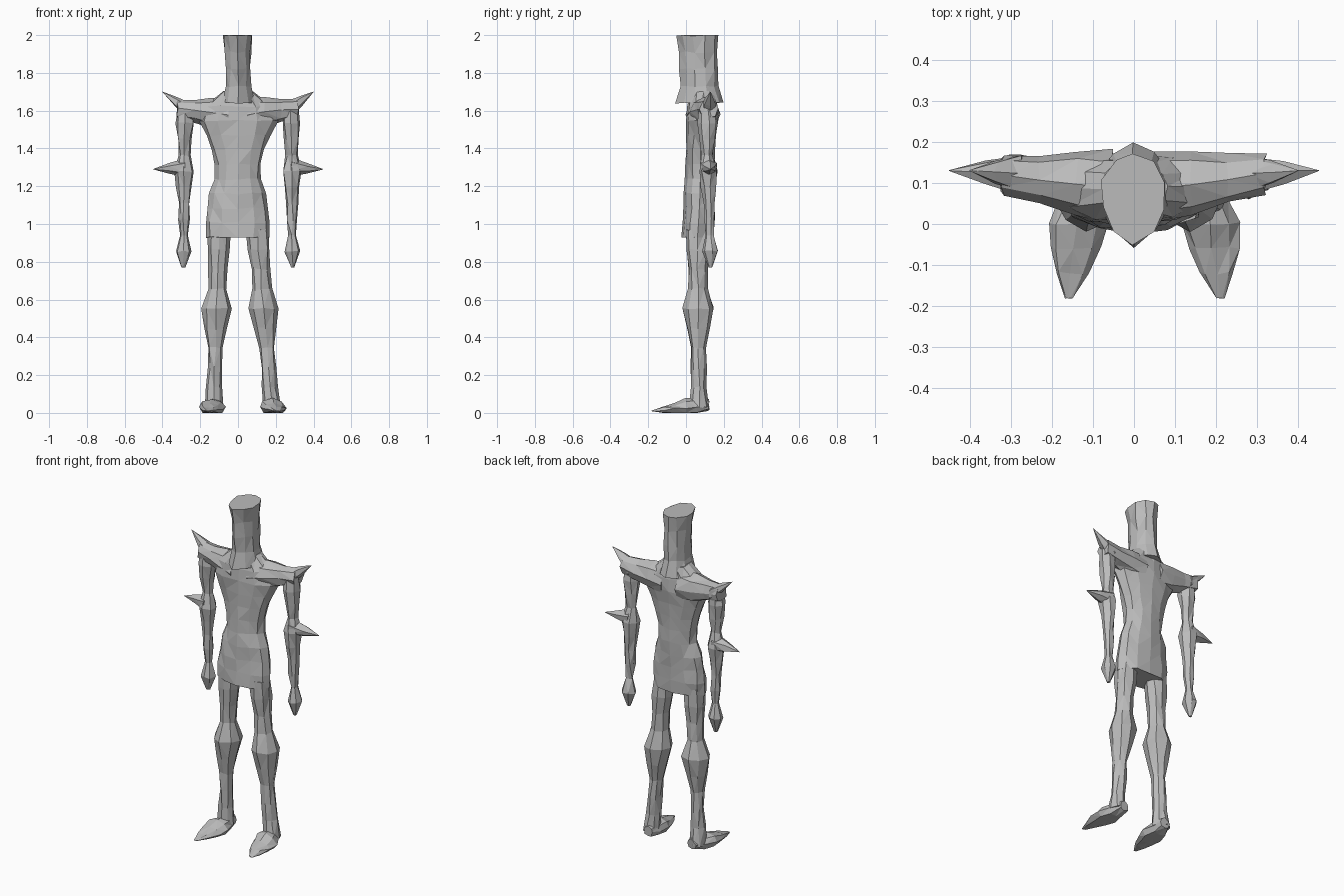
import bpy
import bmesh
import math
import random
from mathutils import Vector

random.seed(4)

if "Cube" in bpy.data.objects:
    bpy.data.objects.remove(bpy.data.objects["Cube"], do_unlink=True)

# Single plain material
stone = bpy.data.materials.new("stone_grey")
stone.use_nodes = True
grey = (0.5, 0.5, 0.5, 1)
stone.diffuse_color = grey
stone.node_tree.nodes["Principled BSDF"].inputs["Base Color"].default_value = grey

# Cross directions of a ring for each direction of growth
RIGHT, BACK, UP = Vector((1, 0, 0)), Vector((0, 1, 0)), Vector((0, 0, 1))
CROSS = {"upright": (RIGHT, BACK), "sideways": (BACK, UP), "lengthwise": (RIGHT, UP)}


def round_section(width, progress):
    """Depth rule for a section as deep as it is wide."""
    return width


def chest_section(width, progress):
    """Depth rule for the broad, flat trunk."""
    return 0.06 + width / 8


def head_section(width, progress):
    """Depth rule for the long, narrow head."""
    return width * 1.3


def foot_section(width, progress):
    """Depth rule for a foot thinning from heel to toe."""
    return width * (1 - 0.8 * progress)


def loft(name, start, end, widths, growth="upright", section=round_section,
         sides=8, side=1, stance=None, beak=1):
    """Skin evenly spaced rings from start to end with slightly rough facets."""
    mesh = bpy.data.meshes.new(name)
    bm = bmesh.new()
    across, along = CROSS[growth]
    start, end = Vector(start), Vector(end)
    loops = []
    for step, width in enumerate(widths):
        progress = step / (len(widths) - 1)
        centre = start.lerp(end, progress)
        depth = section(width, progress)
        rough = min(0.005, width / 5)
        loop = []
        for corner in range(sides):
            angle = math.tau * corner / sides - math.pi / 2
            stretch = beak if corner == 0 else 1
            point = centre + across * width * math.cos(angle)
            point += along * depth * stretch * math.sin(angle)
            point += Vector([random.uniform(-rough, rough) for axis in range(3)])
            point.x *= side
            if stance:
                point.x += stance(point.z)
            point.z = min(max(point.z, 0), 2)
            loop.append(bm.verts.new(point))
        loops.append(loop)
    for lower, upper in zip(loops, loops[1:]):
        for corner in range(sides):
            following = (corner + 1) % sides
            bm.faces.new((lower[corner], lower[following],
                          upper[following], upper[corner]))
    walls = list(bm.faces)
    bm.faces.new(loops[0])
    bm.faces.new(loops[-1])
    bmesh.ops.triangulate(bm, faces=walls)
    bmesh.ops.recalc_face_normals(bm, faces=bm.faces)
    bm.to_mesh(mesh)
    bm.free()
    mesh.materials.append(stone)
    part = bpy.data.objects.new(name, mesh)
    bpy.context.collection.objects.link(part)


def splay(height):
    """Set the left leg further out towards the ground."""
    return 0.05 * max(0, 1 - height)


# Torso with flared hips, narrow waist and broad chest
loft("torso", (0, 0.06, 0.93), (0, 0.09, 1.7),
     [0.17, 0.17, 0.16, 0.15, 0.12, 0.12, 0.14, 0.17, 0.21, 0.18, 0.08],
     section=chest_section, sides=12)

# Tall flat-topped head with a pointed front ridge
loft("head", (0, 0.08, 1.64), (0, 0.07, 2),
     [0.09, 0.07, 0.07, 0.07, 0.08],
     section=head_section, sides=10, beak=1.2)

# Mirrored limbs
for label, side in (("left", 1), ("right", -1)):
    stance = splay if side > 0 else None

    # Shoulder yoke with its upturned spike
    loft(label + "_shoulder", (0.05, 0.09, 1.58), (0.32, 0.12, 1.61),
         [0.09, 0.08, 0.06, 0.05], growth="sideways", side=side)
    loft(label + "_shoulder_spike", (0.27, 0.12, 1.6), (0.4, 0.13, 1.7),
         [0.05, 0.03, 0.001], growth="sideways", sides=6, side=side)

    # Thin arm ending in a pointed mitten hand
    loft(label + "_arm", (0.28, 0.11, 1.62), (0.29, 0.13, 0.77),
         [0.04, 0.05, 0.04, 0.03, 0.05, 0.04, 0.03, 0.03, 0.02, 0.04, 0.01],
         sides=7, side=side)
    loft(label + "_elbow_spike", (0.28, 0.12, 1.3), (0.45, 0.13, 1.29),
         [0.05, 0.03, 0.001], growth="sideways", sides=6, side=side)

    # Leg with a swollen knee, and a long pointed foot
    loft(label + "_leg", (0.1, 0.06, 0.97), (0.13, 0.07, 0.03),
         [0.06, 0.06, 0.05, 0.05, 0.08, 0.06, 0.04, 0.04, 0.04, 0.05],
         side=side, stance=stance)
    loft(label + "_foot", (0.12, 0.12, 0.04), (0.16, -0.18, 0.01),
         [0.03, 0.05, 0.07, 0.06, 0.04, 0.01], growth="lengthwise",
         section=foot_section, side=side, stance=stance)
